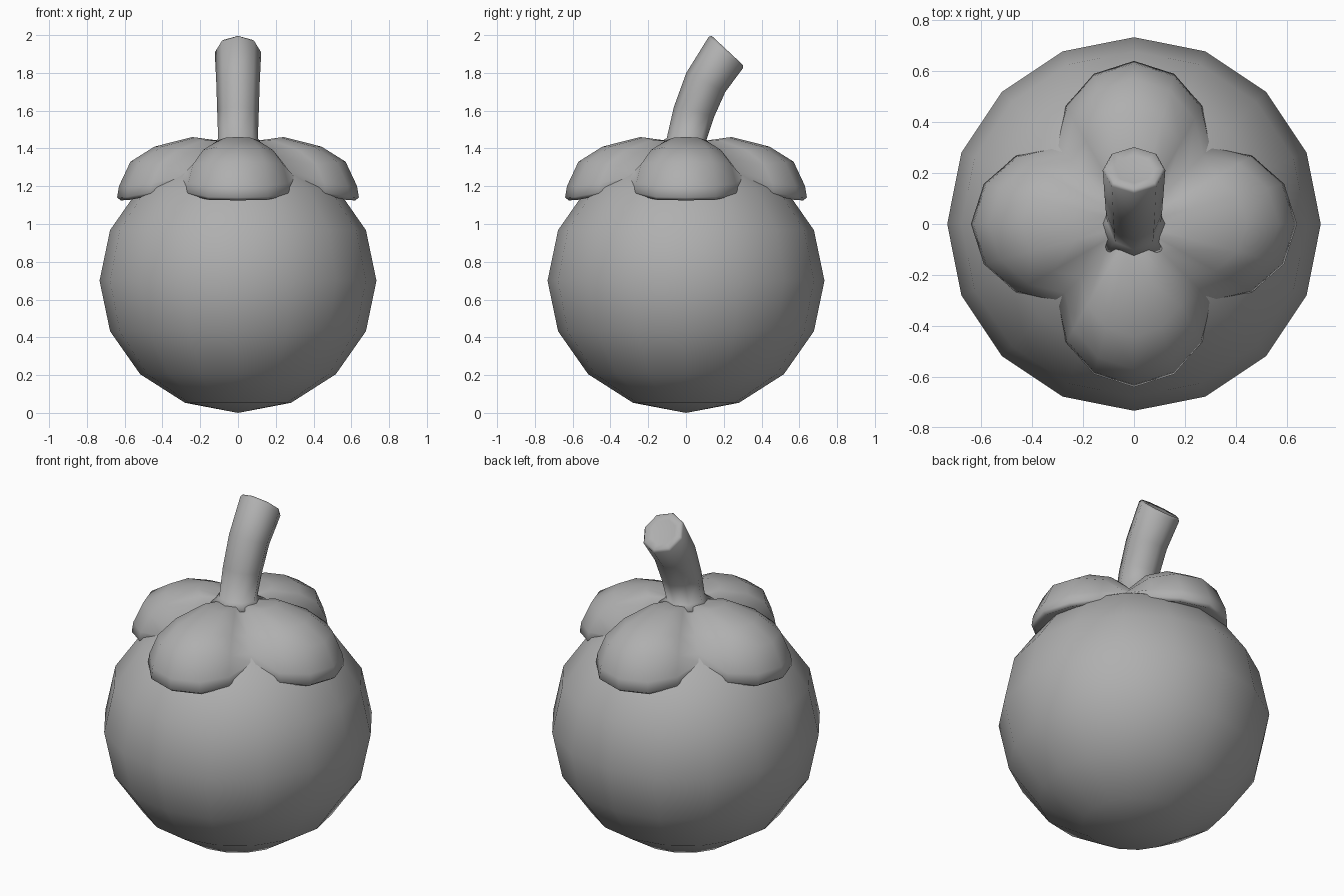
import bpy
import bmesh
from math import sin, cos, pi, radians

if "Cube" in bpy.data.objects:
    bpy.data.objects.remove(bpy.data.objects["Cube"])

# Mid-grey surface shared by all parts
grey = bpy.data.materials.new("mid_grey")
grey.diffuse_color = (0.43, 0.43, 0.43, 1)
grey.use_nodes = True
grey.node_tree.nodes["Principled BSDF"].inputs["Base Color"].default_value = grey.diffuse_color


def loft(name, rings, cap_start, cap_end):
    """Skin closed rings of points, closing each end to a centre point."""
    bm = bmesh.new()
    loops = [[bm.verts.new(p) for p in ring] for ring in rings]
    n = len(loops[0])
    for a, b in zip(loops, loops[1:]):
        for i in range(n):
            j = (i + 1) % n
            bm.faces.new((a[i], a[j], b[j], b[i]))
    for loop, cap in ((loops[0], cap_start), (loops[-1], cap_end)):
        c = bm.verts.new(cap)
        for i in range(n):
            bm.faces.new((loop[i], loop[(i + 1) % n], c))
    bmesh.ops.recalc_face_normals(bm, faces=bm.faces)
    mesh = bpy.data.meshes.new(name)
    bm.to_mesh(mesh)
    bm.free()
    mesh.shade_smooth()
    mesh.materials.append(grey)
    obj = bpy.data.objects.new(name, mesh)
    bpy.context.collection.objects.link(obj)
    return obj


# Round fruit body
bpy.ops.mesh.primitive_uv_sphere_add(segments=16, ring_count=8, radius=1, location=(0, 0, 0.70))
body = bpy.context.object
body.name = "fruit_body"
body.scale = (0.733, 0.733, 0.70)
bpy.ops.object.transform_apply(location=False, rotation=False, scale=True)
body.data.shade_smooth()
body.data.materials.append(grey)

# Four-lobed leaf cap: outline radius and lobe weight every 15 degrees
outline = [(0.64, 1.0), (0.61, 0.97), (0.535, 0.7), (0.43, 0.0), (0.535, 0.7), (0.61, 0.97)]
# fraction of the outline, height along lobe middle, height along valley
profile = [(0.18, 1.44, 1.435), (0.38, 1.46, 1.41), (0.69, 1.41, 1.35),
           (0.89, 1.33, 1.285), (0.985, 1.20, 1.25), (1.0, 1.14, 1.23),
           (0.97, 1.125, 1.215), (0.75, 1.18, 1.22)]
rings = []
for frac, lobe_z, valley_z in profile:
    ring = []
    for i in range(24):
        r, w = outline[i % 6]
        a = radians(15 * i)
        ring.append((r * frac * cos(a), r * frac * sin(a), valley_z + (lobe_z - valley_z) * w))
    rings.append(ring)
loft("leaf_cap", rings, (0, 0, 1.43), (0, 0, 1.22))

# Curved eight-sided stalk: y, z, radius, tilt in degrees
path = [(0, 1.425, 0.15, 0), (0.003, 1.45, 0.105, 3), (0.043, 1.595, 0.11, 13),
        (0.105, 1.75, 0.115, 26), (0.211, 1.908, 0.123, 43),
        (0.219, 1.919, 0.113, 43), (0.215, 1.915, 0.075, 43)]
rings = []
for y, z, r, tilt in path:
    t = radians(tilt)
    rings.append([(r * cos(k * pi / 4), y + r * sin(k * pi / 4) * cos(t),
                   z - r * sin(k * pi / 4) * sin(t)) for k in range(8)])
loft("stalk", rings, (0, 0, 1.38), (0.0, 0.212, 1.912))
